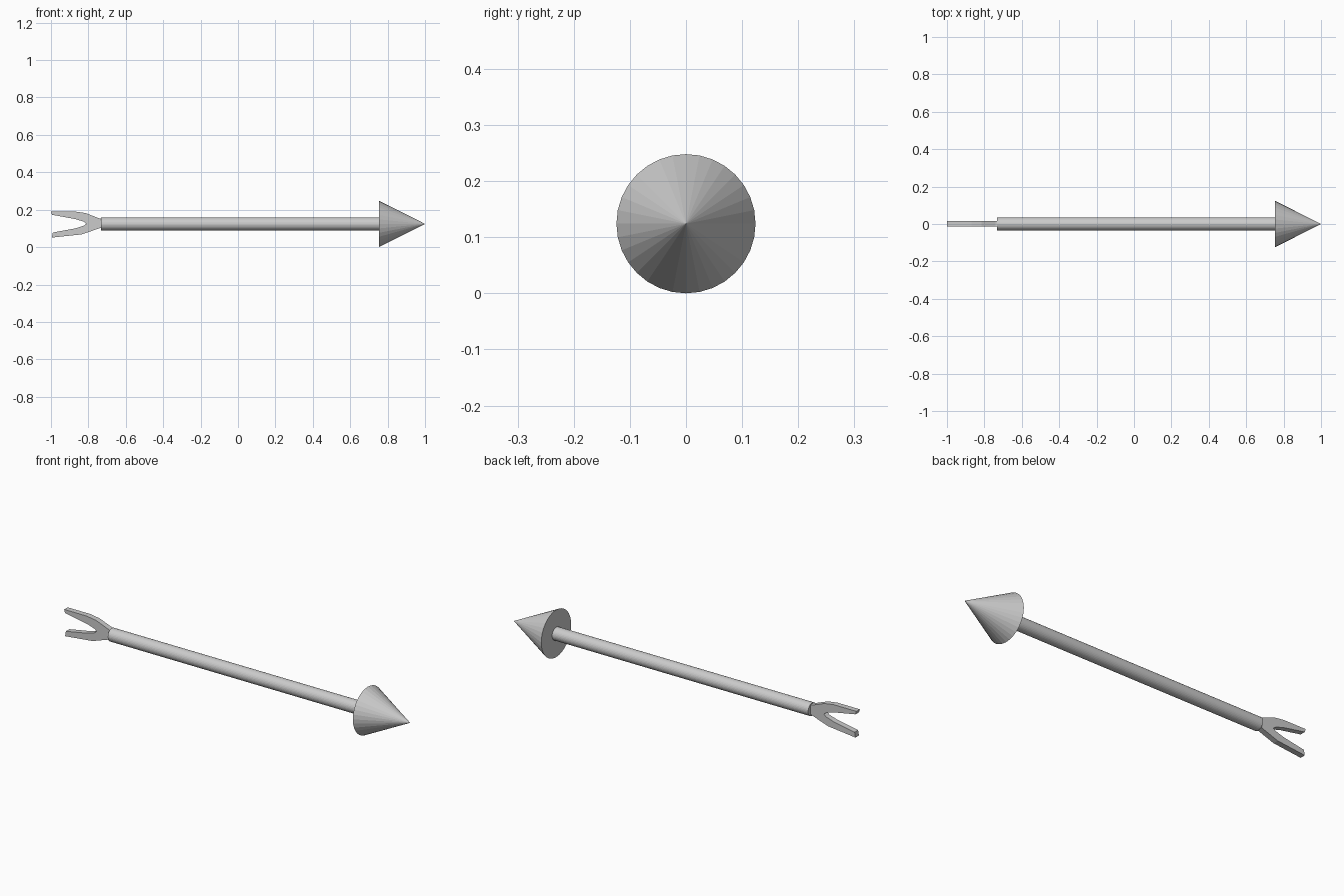
import bpy, bmesh, math

if "Cube" in bpy.data.objects:
    bpy.data.objects.remove(bpy.data.objects["Cube"])

AXIS_Z = 0.124   # height of the arrow's centre line


def along_x(name, x0, x1, r0, r1, sides=32):
    """Cylinder or cone running along x from x0 to x1."""
    bpy.ops.mesh.primitive_cone_add(
        vertices=sides, radius1=r0, radius2=r1, depth=x1 - x0,
        location=((x0 + x1) / 2, 0, AXIS_Z), rotation=(0, math.pi / 2, 0))
    ob = bpy.context.object
    ob.name = name
    bpy.ops.object.transform_apply(location=True, rotation=True, scale=True)
    return ob


def plate(name, outline, y0, y1):
    """Flat plate: an (x, z) outline extruded through y."""
    bm = bmesh.new()
    face = bm.faces.new([bm.verts.new((x, y0, z)) for x, z in outline])
    ext = bmesh.ops.extrude_face_region(bm, geom=[face])
    verts = [v for v in ext["geom"] if isinstance(v, bmesh.types.BMVert)]
    bmesh.ops.translate(bm, verts=verts, vec=(0, y1 - y0, 0))
    bmesh.ops.recalc_face_normals(bm, faces=bm.faces)
    mesh = bpy.data.meshes.new(name)
    bm.to_mesh(mesh)
    bm.free()
    ob = bpy.data.objects.new(name, mesh)
    bpy.context.collection.objects.link(ob)
    return ob


# Pointed head
along_x("arrow_head", 0.754, 1.0, 0.124, 0.0)

# Shaft
along_x("shaft", -0.733, 0.76, 0.034, 0.034)

# Forked nock at the tail, slightly uneven prongs
plate("forked_nock", [
    (-0.72, 0.153), (-0.74, 0.153), (-0.815, 0.182), (-0.87, 0.19),
    (-1.0, 0.19), (-0.995, 0.173), (-0.87, 0.150), (-0.825, 0.136),
    (-0.811, 0.125), (-0.825, 0.114), (-0.87, 0.100), (-0.99, 0.078),
    (-0.995, 0.051), (-0.835, 0.068), (-0.74, 0.101), (-0.72, 0.101),
], -0.014, 0.015)
